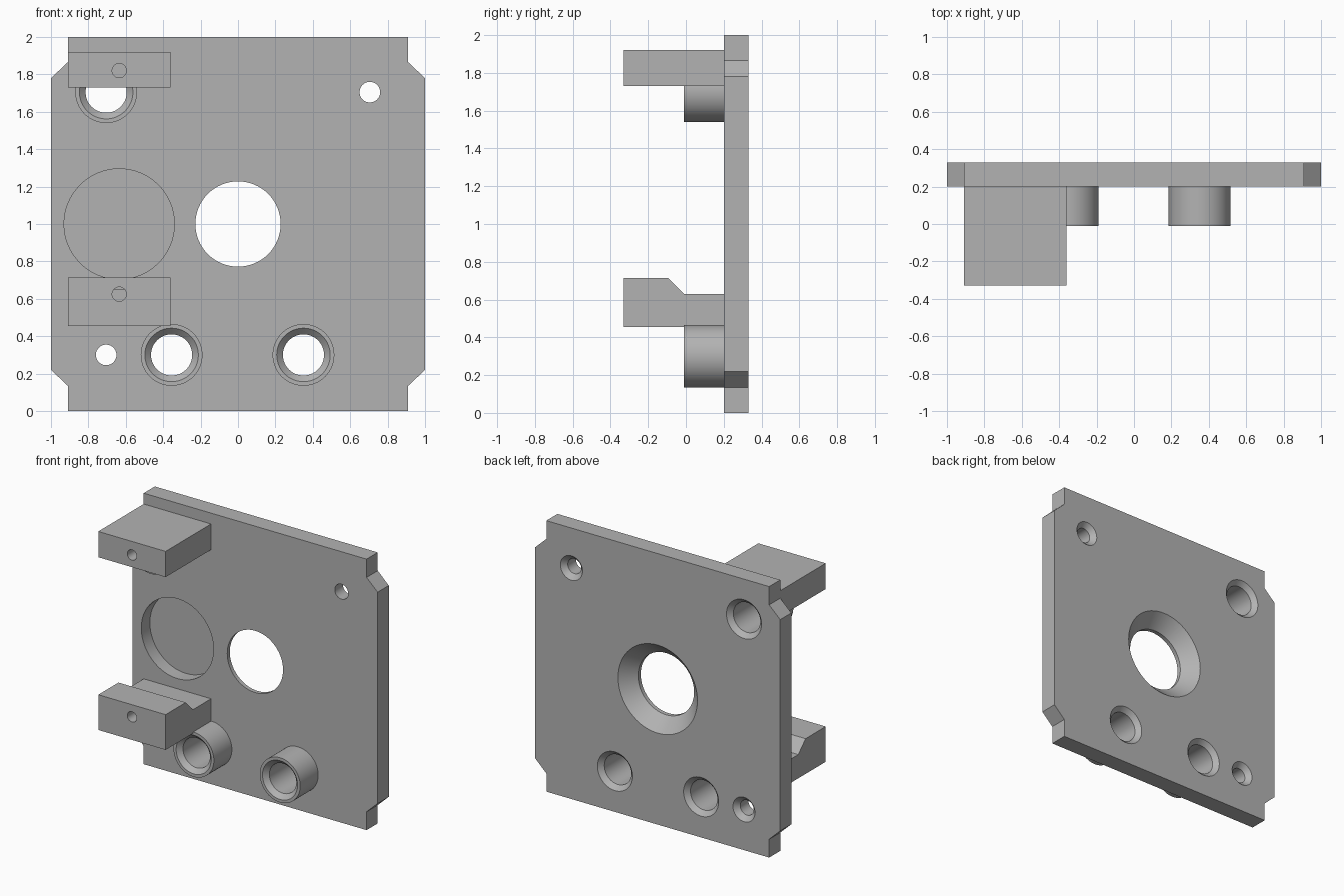
import bpy, bmesh, math
from mathutils import Vector

cube = bpy.data.objects.get("Cube")
if cube:
    bpy.data.objects.remove(cube, do_unlink=True)

grey = bpy.data.materials.new("plain grey")
grey.use_nodes = True
colour = (0.45, 0.45, 0.45, 1)
grey.diffuse_color = colour
grey.node_tree.nodes["Principled BSDF"].inputs["Base Color"].default_value = colour

FRONT, BACK, BOSS, TIP = 0.2, 0.33, -0.01, -0.33   # depths along y
OUT = 0.05                                         # cutter overshoot


def finish(name, bm):
    bmesh.ops.recalc_face_normals(bm, faces=bm.faces)
    mesh = bpy.data.meshes.new(name)
    bm.to_mesh(mesh)
    bm.free()
    mesh.materials.append(grey)
    ob = bpy.data.objects.new(name, mesh)
    bpy.context.collection.objects.link(ob)
    return ob


def prism(name, points, push):
    """Extrude a closed outline of 3D points along a vector."""
    bm = bmesh.new()
    face = bm.faces.new([bm.verts.new(p) for p in points])
    ext = bmesh.ops.extrude_face_region(bm, geom=[face])
    moved = [v for v in ext["geom"] if isinstance(v, bmesh.types.BMVert)]
    bmesh.ops.translate(bm, verts=moved, vec=Vector(push))
    return finish(name, bm)


def turned(name, x, z, profile, sides=64):
    """Solid of revolution about the y direction from (radius, y) pairs."""
    bm = bmesh.new()
    rings = []
    for r, y in profile:
        angles = [math.tau * i / sides for i in range(sides)]
        rings.append([bm.verts.new((x + r * math.cos(a), y, z + r * math.sin(a))) for a in angles])
    for a, b in zip(rings, rings[1:]):
        for i in range(sides):
            j = (i + 1) % sides
            bm.faces.new((a[i], a[j], b[j], b[i]))
    bm.faces.new(rings[0])
    bm.faces.new(rings[-1])
    return finish(name, bm)


def combine(body, part, operation):
    mod = body.modifiers.new(part.name, "BOOLEAN")
    mod.operation, mod.solver, mod.object = operation, "EXACT", part
    bpy.context.view_layer.objects.active = body
    bpy.ops.object.modifier_apply(modifier=mod.name)
    bpy.data.objects.remove(part, do_unlink=True)


# Plate with notched, chamfered corners
corner = [(0.91, 1), (0.91, 0.865), (1, 0.78)]
outline = []
for sx, sz in ((1, 1), (1, -1), (-1, -1), (-1, 1)):
    pts = [(sx * x, FRONT, 1 + sz * z) for x, z in corner]
    outline += pts if sx * sz > 0 else pts[::-1]
plate = prism("mounting_plate", outline, (0, BACK - FRONT, 0))

# Two projecting blocks on the right side, sunk slightly into the plate
root = FRONT + 0.02
upper = [(TIP, 1.73), (root, 1.73), (root, 1.92), (TIP, 1.92)]
lower = [(TIP, 0.455), (root, 0.455), (root, 0.63), (BOSS, 0.63), (-0.095, 0.715), (TIP, 0.715)]
for name, side in (("upper_block", upper), ("lower_block", lower)):
    block = prism(name, [(-0.91, y, z) for y, z in side], (0.55, 0, 0))
    combine(plate, block, "UNION")

# Round bosses, then their bores chamfered at both ends
bosses = [(-0.705, 1.705), (-0.355, 0.3), (0.35, 0.3)]
for x, z in bosses:
    combine(plate, turned("boss", x, z, [(0.165, BOSS), (0.165, root)]), "UNION")
for x, z in bosses:
    bore = [(0.143, BOSS), (0.11, BOSS + 0.033), (0.11, BACK - 0.033),
            (0.143, BACK), (0.143, BACK + OUT)]
    if z < 1:
        bore.insert(0, (0.143, BOSS - OUT))
    combine(plate, turned("bore", x, z, bore), "DIFFERENCE")

# Corner screw holes and the large opening, countersunk from the back
for x, z, r, wide, depth in ((0.705, 1.705, 0.055, 0.09, 0.035),
                             (-0.705, 0.3, 0.055, 0.09, 0.035),
                             (0, 1, 0.228, 0.325, 0.1)):
    hole = [(r, FRONT - OUT), (r, BACK - depth), (wide, BACK), (wide, BACK + OUT)]
    combine(plate, turned("hole", x, z, hole), "DIFFERENCE")

# Shallow round pocket in the front, cut only in front of the plate's back skin
pocket = turned("pocket", -0.635, 1, [(0.295, FRONT - OUT), (0.295, FRONT + 0.1)])
combine(plate, pocket, "DIFFERENCE")

# Blind screw holes in the block ends
for z in (1.82, 0.625):
    pilot = turned("pilot_hole", -0.635, z, [(0.038, TIP - OUT), (0.038, TIP + 0.3)], 32)
    combine(plate, pilot, "DIFFERENCE")

bpy.ops.object.select_all(action="DESELECT")
plate.select_set(True)
bpy.context.view_layer.objects.active = plate
bpy.ops.object.shade_smooth_by_angle(angle=math.radians(30))
